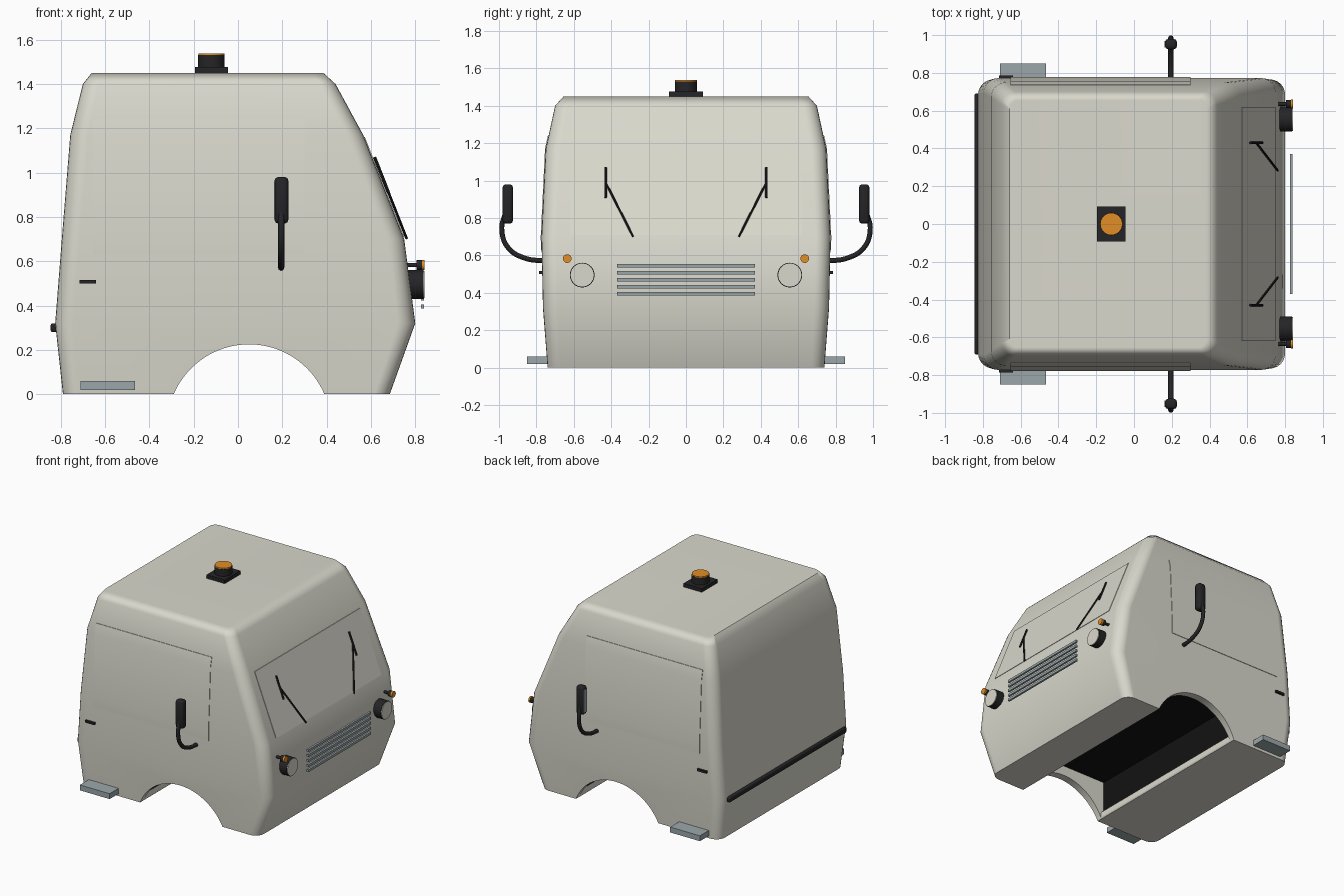
import bpy, bmesh, math
from mathutils import Vector

cube = bpy.data.objects.get("Cube")
if cube:
    bpy.data.objects.remove(cube, do_unlink=True)


def material(name, rgb):
    m = bpy.data.materials.new(name)
    m.use_nodes = True
    m.diffuse_color = (*rgb, 1)
    bsdf = next(n for n in m.node_tree.nodes if n.type == 'BSDF_PRINCIPLED')
    bsdf.inputs["Base Color"].default_value = (*rgb, 1)
    return m


CREAM = material("cream paint", (0.70, 0.69, 0.61))
BLACK = material("black plastic", (0.018, 0.018, 0.02))
GREY = material("blue grey metal", (0.33, 0.39, 0.41))
AMBER = material("amber lens", (0.75, 0.27, 0.02))
UNDER = material("underside black", (0.006, 0.006, 0.006))


def make(name, bm, mat, smooth=None):
    bmesh.ops.recalc_face_normals(bm, faces=bm.faces)
    me = bpy.data.meshes.new(name)
    bm.to_mesh(me)
    bm.free()
    ob = bpy.data.objects.new(name, me)
    bpy.context.collection.objects.link(ob)
    me.materials.append(mat)
    if smooth:
        soften(ob, smooth)
    return ob


def soften(ob, angle):
    bpy.ops.object.select_all(action='DESELECT')
    ob.select_set(True)
    bpy.context.view_layer.objects.active = ob
    bpy.ops.object.shade_smooth_by_angle(angle=math.radians(angle))


def box(name, lo, hi, mat, bevel=0):
    bm = bmesh.new()
    bmesh.ops.create_cube(bm, size=1)
    for v in bm.verts:
        v.co = [lo[i] + (hi[i] - lo[i]) * (v.co[i] + 0.5) for i in range(3)]
    if bevel:
        bmesh.ops.bevel(bm, geom=bm.edges[:], offset=bevel, segments=2,
                        profile=0.5, affect='EDGES')
    return make(name, bm, mat, 50 if bevel else None)


def rod(name, a, b, r, mat, sides=24):
    a, b = Vector(a), Vector(b)
    bm = bmesh.new()
    bmesh.ops.create_cone(bm, cap_ends=True, segments=sides, radius1=r,
                          radius2=r, depth=(b - a).length)
    turn = (b - a).to_track_quat('Z', 'Y')
    for v in bm.verts:
        v.co = turn @ v.co + (a + b) / 2
    return make(name, bm, mat, 40)


# Cab shell sections: height, rear x, front x, half width, corner radius
SECTIONS = [(0, -0.79, 0.685, 0.74, 0.07), (0.32, -0.825, 0.80, 0.765, 0.08),
            (0.70, -0.795, 0.75, 0.773, 0.08), (1.17, -0.757, 0.565, 0.75, 0.08),
            (1.40, -0.70, 0.44, 0.70, 0.07), (1.45, -0.66, 0.385, 0.655, 0.05)]


def at(z, col):
    for p, q in zip(SECTIONS, SECTIONS[1:]):
        if z <= q[0]:
            return p[col] + (q[col] - p[col]) * (z - p[0]) / (q[0] - p[0])


def section(z, x0, x1, w, r):
    pts = []
    for k, (cx, cy) in enumerate([(x1 - r, w - r), (x0 + r, w - r),
                                  (x0 + r, r - w), (x1 - r, r - w)]):
        for i in range(7):
            t = math.pi / 2 * (k + i / 6)
            pts.append((cx + r * math.cos(t), cy + r * math.sin(t), z))
    return pts


bm = bmesh.new()
rings = [[bm.verts.new(p) for p in section(*s)] for s in SECTIONS]
for lower, upper in zip(rings, rings[1:]):
    for i in range(len(lower)):
        j = (i + 1) % len(lower)
        bm.faces.new((lower[i], lower[j], upper[j], upper[i]))
bm.faces.new(rings[0])
bm.faces.new(rings[-1])
cab = make("cab_shell", bm, CREAM)

# Wheel arch and hollow underside
cutters = [rod("arch_cutter", (0.05, -1, -0.144), (0.05, 1, -0.144), 0.369, CREAM, 96),
           box("lip_cutter", (-0.285, -0.70, -0.1), (0.385, 0.70, 0.08), CREAM),
           box("floor_cutter", (-0.31, -0.70, 0.05), (0.41, 0.70, 0.30), CREAM)]
bpy.context.view_layer.objects.active = cab
for c in cutters:
    c.hide_render = True
    c.hide_set(True)
    mod = cab.modifiers.new("cut", 'BOOLEAN')
    mod.operation, mod.solver, mod.object = 'DIFFERENCE', 'EXACT', c
    bpy.ops.object.modifier_apply(modifier=mod.name)
for c in cutters:
    bpy.data.objects.remove(c, do_unlink=True)
cab.data.materials.clear()
cab.data.materials.append(CREAM)
cab.data.materials.append(UNDER)
for f in cab.data.polygons:
    c = f.center
    inside = abs(c.y) < 0.69 and -0.32 < c.x < 0.42 and 0.05 < c.z < 0.31
    f.material_index = int(inside and abs(f.normal.y) < 0.5)
soften(cab, 48)
cab.modifiers.new("even_shading", 'WEIGHTED_NORMAL').keep_sharp = True


# Window panes lying on the shell
def pane(name, rows, out):
    bm = bmesh.new()
    pairs = [[bm.verts.new(Vector(p) + Vector(out) * 0.004) for p in row] for row in rows]
    for a, b in zip(pairs, pairs[1:]):
        bm.faces.new((a[0], a[1], b[1], b[0]))
    back = bmesh.ops.extrude_face_region(bm, geom=bm.faces[:])
    for v in back["geom"]:
        if isinstance(v, bmesh.types.BMVert):
            v.co -= Vector(out) * 0.008
    return make(name, bm, CREAM, 30)


pane("windscreen", [[(at(z, 2), y, z) for y in (-0.62, 0.62)] for z in (0.71, 1.16)], (1, 0, 0))

for s, side in ((1, "left"), (-1, "right")):
    pane(side + "_side_window",
         [[(x, s * at(z, 3), z) for x in (-0.655, 0.30)] for z in (0.63, 0.70, 1.17, 1.24)],
         (0, s, 0))

    # Step and door handle
    ys = sorted((s * 0.72, s * 0.85))
    box(side + "_step", (-0.71, ys[0], 0.02), (-0.465, ys[1], 0.06), GREY)
    ys = sorted((s * 0.76, s * 0.785))
    box(side + "_door_handle", (-0.715, ys[0], 0.50), (-0.64, ys[1], 0.516), BLACK)

    # Headlamp and indicator
    y = s * 0.555
    rod(side + "_headlamp_housing", (0.77, y, 0.495), (0.836, y, 0.495), 0.066, BLACK, 32)
    rod(side + "_headlamp_lens", (0.83, y, 0.495), (0.841, y, 0.495), 0.062, CREAM, 32)
    y = s * 0.635
    rod(side + "_indicator_stalk", (0.76, y, 0.583), (0.81, y, 0.583), 0.01, BLACK, 12)
    rod(side + "_indicator_housing", (0.805, y, 0.583), (0.833, y, 0.583), 0.022, BLACK)
    rod(side + "_indicator_lens", (0.83, y, 0.583), (0.842, y, 0.583), 0.023, AMBER)

    # Wiper
    def on_glass(y, z):
        return (at(z, 2) + 0.012, s * y, z)
    rod(side + "_wiper_arm", on_glass(0.283, 0.702), on_glass(0.43, 0.99), 0.006, BLACK, 8)
    rod(side + "_wiper_blade", on_glass(0.43, 0.91), on_glass(0.43, 1.07), 0.007, BLACK, 8)

    # Mirror on a bent arm
    cu = bpy.data.curves.new(side + "_mirror_arm", 'CURVE')
    cu.dimensions, cu.bevel_depth, cu.bevel_resolution = '3D', 0.014, 3
    cu.use_fill_caps = True
    path = [(0.75, 0.57), (0.86, 0.585), (0.95, 0.64), (0.985, 0.74), (0.965, 0.83)]
    sp = cu.splines.new('BEZIER')
    sp.bezier_points.add(len(path) - 1)
    for bp, (py, pz) in zip(sp.bezier_points, path):
        bp.co = (0.195, s * py, pz)
        bp.handle_left_type = bp.handle_right_type = 'AUTO'
    cu.materials.append(BLACK)
    bpy.context.collection.objects.link(bpy.data.objects.new(side + "_mirror_arm", cu))
    ys = sorted((s * 0.925, s * 0.98))
    box(side + "_mirror_head", (0.165, ys[0], 0.77), (0.227, ys[1], 0.98), BLACK, 0.016)
    box(side + "_mirror_glass", (0.162, ys[0] + 0.01, 0.79), (0.168, ys[1] - 0.01, 0.96), GREY)

# Grille bars
for i in range(5):
    z = 0.395 + i * 0.0375
    box(f"grille_bar_{i + 1}", (0.825, -0.37, z - 0.009), (0.84, 0.37, z + 0.009), GREY)

# Rear bumper strip
box("rear_strip", (-0.845, -0.69, 0.28), (-0.81, 0.69, 0.32), BLACK, 0.008)

# Roof beacon
box("beacon_base", (-0.195, -0.092, 1.445), (-0.045, 0.092, 1.477), BLACK)
rod("beacon_body", (-0.12, 0, 1.47), (-0.12, 0, 1.53), 0.06, BLACK, 32)
rod("beacon_lens", (-0.12, 0, 1.525), (-0.12, 0, 1.538), 0.059, AMBER, 32)
